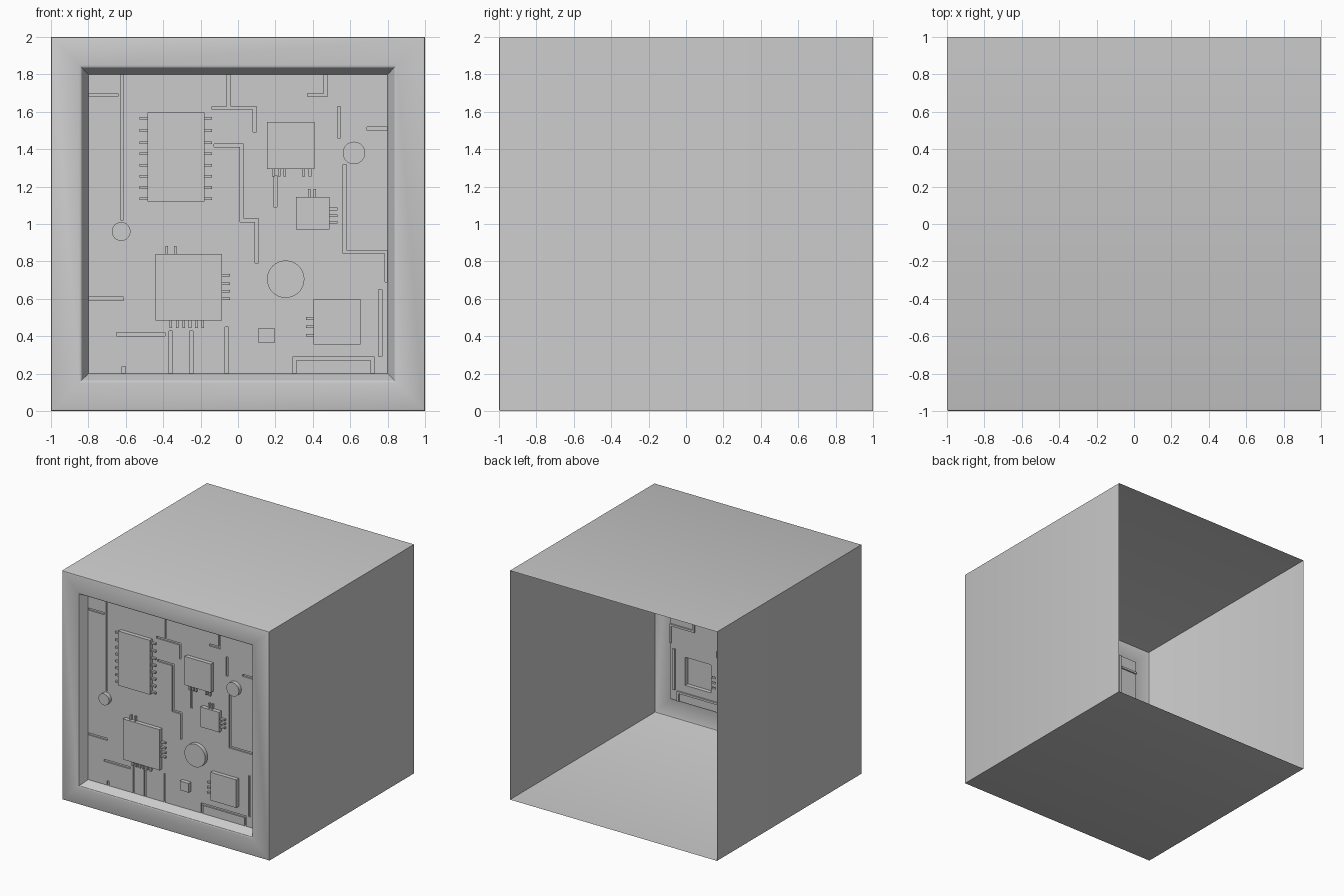
import bpy, bmesh, math
from mathutils import Matrix, Vector

if "Cube" in bpy.data.objects:
    bpy.data.objects.remove(bpy.data.objects["Cube"])

PANEL = -0.925   # y of the recessed panel


def to_object(bm, name):
    bmesh.ops.recalc_face_normals(bm, faces=bm.faces)
    mesh = bpy.data.meshes.new(name)
    bm.to_mesh(mesh)
    bm.free()
    ob = bpy.data.objects.new(name, mesh)
    bpy.context.collection.objects.link(ob)
    return ob


def box(bm, x0, x1, z0, z1, y0, y1):
    m = Matrix.Translation(((x0 + x1) / 2, (y0 + y1) / 2, (z0 + z1) / 2)) @ \
        Matrix.Diagonal((x1 - x0, y1 - y0, z1 - z0, 1))
    bmesh.ops.create_cube(bm, size=1, matrix=m)


def disc(bm, x, z, r, h):
    m = Matrix.Translation((x, PANEL + (0.03 - h) / 2, z)) @ Matrix.Rotation(math.pi / 2, 4, 'X')
    bmesh.ops.create_cone(bm, cap_ends=True, segments=32, radius1=r, radius2=r,
                          depth=h + 0.03, matrix=m)


def boolean(target, cutter, op):
    mod = target.modifiers.new("Boolean", 'BOOLEAN')
    mod.operation, mod.object, mod.solver, mod.use_self = op, cutter, 'EXACT', True
    cutter.hide_render = True


# Housing: square rings from the back rim, round the front frame, into the recess
bm = bmesh.new()
rings = []
for s, y in [(1, 1), (1, -0.99), (0.997, -0.997), (0.99, -1), (0.85, -1), (0.838, -0.994), (0.80, PANEL)]:
    rings.append([bm.verts.new((a * s, y, 1 + b * s)) for a, b in ((-1, -1), (1, -1), (1, 1), (-1, 1))])
for r0, r1 in zip(rings, rings[1:]):
    for i in range(4):
        j = (i + 1) % 4
        bm.faces.new((r0[i], r0[j], r1[j], r1[i]))
bm.faces.new(rings[0])
bm.faces.new(rings[-1])
housing = to_object(bm, "circuit_block")

# Engraved circuit traces as polylines of axis-aligned segments (x, z)
traces = [
    [(-0.62, 1.795), (-0.62, 1.03)], [(-0.795, 1.69), (-0.65, 1.69)],
    [(-0.05, 1.795), (-0.05, 1.62)], [(-0.13, 1.62), (0.09, 1.62), (0.09, 1.50)],
    [(-0.12, 1.42), (0.02, 1.42), (0.02, 1.02), (0.10, 1.02), (0.10, 0.80)],
    [(0.47, 1.795), (0.47, 1.69), (0.38, 1.69)], [(0.54, 1.62), (0.54, 1.47)],
    [(0.57, 1.31), (0.57, 0.85), (0.795, 0.85), (0.795, 0.70)], [(0.795, 1.51), (0.70, 1.51)],
    [(0.20, 1.25), (0.20, 1.10)], [(-0.795, 0.60), (-0.62, 0.60)],
    [(-0.64, 0.41), (-0.40, 0.41)], [(-0.61, 0.205), (-0.61, 0.23)],
    [(-0.36, 0.205), (-0.36, 0.42)], [(-0.25, 0.205), (-0.25, 0.42)],
    [(-0.06, 0.205), (-0.06, 0.44)], [(0.30, 0.205), (0.30, 0.28), (0.72, 0.28), (0.72, 0.205)],
    [(0.76, 0.64), (0.76, 0.30)],
]
bm = bmesh.new()
w = 0.009
for line in traces:
    for (xa, za), (xb, zb) in zip(line, line[1:]):
        x0, x1 = sorted((xa, xb))
        z0, z1 = sorted((za, zb))
        box(bm, max(x0 - w, -0.798), min(x1 + w, 0.798), max(z0 - w, 0.202),
            min(z1 + w, 1.798), PANEL - 0.03, PANEL + 0.012)
grooves = to_object(bm, "trace_cutter")

# Raised parts: chips, pins and round capacitors
bm = bmesh.new()
for x0, x1, z0, z1 in [(-0.485, -0.18, 1.12, 1.595), (0.155, 0.41, 1.295, 1.545),
                       (0.31, 0.49, 0.97, 1.145), (-0.44, -0.085, 0.485, 0.84),
                       (0.405, 0.655, 0.355, 0.60), (0.11, 0.195, 0.365, 0.445)]:
    box(bm, x0, x1, z0, z1, PANEL - 0.035, PANEL + 0.03)
for x, z, r in [(0.62, 1.38, 0.06), (-0.625, 0.96, 0.05), (0.255, 0.705, 0.10)]:
    disc(bm, x, z, r, 0.035)


def pins(edge, direction, centres, along_x):
    """Row of small pins sticking out from a chip edge."""
    a, b = sorted((edge - 0.01 * direction, edge + 0.042 * direction))
    for c in centres:
        span = (a, b, c - 0.007, c + 0.007) if along_x else (c - 0.007, c + 0.007, a, b)
        box(bm, *span, PANEL - 0.02, PANEL + 0.025)


tall = [1.13 + i * 0.0715 for i in range(7)]
tall = [1.135, 1.195, 1.255, 1.315, 1.375, 1.435, 1.50, 1.565]
pins(-0.485, -1, tall, True)
pins(-0.18, 1, tall, True)
pins(1.295, -1, [0.19, 0.22, 0.25, 0.35, 0.385], False)
pins(1.145, 1, [0.38, 0.41], False)
pins(0.49, 1, [1.01, 1.045, 1.08], True)
pins(0.84, 1, [-0.38, -0.335], False)
pins(-0.085, 1, [0.60, 0.64, 0.68, 0.725], True)
pins(0.485, -1, [-0.36 + i * 0.0345 for i in range(6)], False)
pins(0.405, -1, [0.405, 0.45, 0.495], True)
parts = to_object(bm, "component_cutter")

boolean(housing, grooves, 'DIFFERENCE')
boolean(housing, parts, 'UNION')

# Bake the booleans, then open the back to leave a thin shell
deps = bpy.context.evaluated_depsgraph_get()
housing_mesh = bpy.data.meshes.new_from_object(housing.evaluated_get(deps))
housing.modifiers.clear()
housing.data = housing_mesh
bm = bmesh.new()
bm.from_mesh(housing_mesh)
back = [f for f in bm.faces if all(v.co.y > 0.99 for v in f.verts)]
bmesh.ops.delete(bm, geom=back, context='FACES')
bm.to_mesh(housing_mesh)
bm.free()
bpy.data.objects.remove(grooves)
bpy.data.objects.remove(parts)

bpy.context.view_layer.objects.active = housing
housing.select_set(True)
bpy.ops.object.shade_smooth_by_angle(angle=math.radians(30))
